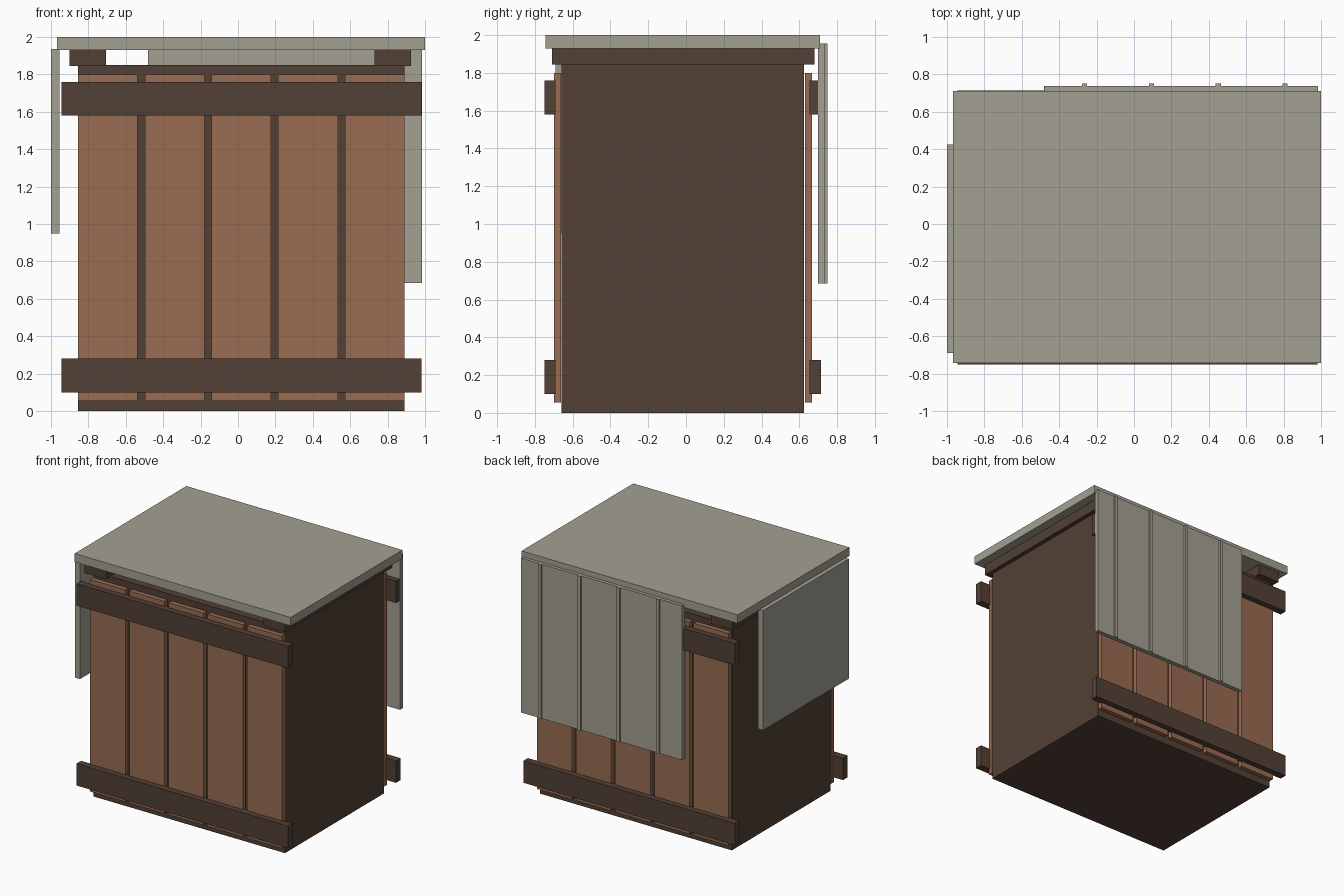
import bpy

if "Cube" in bpy.data.objects:
    bpy.data.objects.remove(bpy.data.objects["Cube"])


def material(name, rgb):
    m = bpy.data.materials.new(name)
    m.diffuse_color = (*rgb, 1)
    m.use_nodes = True
    m.node_tree.nodes["Principled BSDF"].inputs["Base Color"].default_value = m.diffuse_color
    return m


DARK = material("dark_wood", (0.085, 0.052, 0.035))
PLANK = material("plank_wood", (0.32, 0.15, 0.085))
CLOTH = material("grey_sheet", (0.37, 0.35, 0.29))


def box(name, x, y, z, mat):
    """Box from (min, max) ranges on each axis."""
    bpy.ops.mesh.primitive_cube_add(size=1, location=[(a + b) / 2 for a, b in (x, y, z)])
    ob = bpy.context.object
    ob.name = name
    ob.scale = [b - a for a, b in (x, y, z)]
    bpy.ops.object.transform_apply(location=False, rotation=False, scale=True)
    ob.data.materials.append(mat)
    return ob


# Crate body
box("crate_body", (-0.855, 0.89), (-0.66, 0.625), (0, 1.85), DARK)

# Planks and battens on the front and back
sides = {"front": ((-0.70, -0.662), (-0.75, -0.69)),
         "back": ((0.63, 0.667), (0.655, 0.715))}
for side, (plank_y, batten_y) in sides.items():
    for i in range(5):
        x = -0.855 + i * 0.3565
        box(f"{side}_plank_{i + 1}", (x, x + 0.319), plank_y, (0.055, 1.80), PLANK)
    for label, z in (("lower", 0.10), ("upper", 1.58)):
        box(f"{side}_{label}_batten", (-0.945, 0.98), batten_y, (z, z + 0.18), DARK)

# Lid resting on two runners
for label, x in (("left", -0.90), ("right", 0.73)):
    box(f"{label}_lid_runner", (x, x + 0.195), (-0.71, 0.68), (1.845, 1.93), DARK)
box("lid", (-0.967, 1.0), (-0.743, 0.71), (1.93, 2.0), CLOTH)

# Hanging panel on the left side
box("left_panel", (-1.0, -0.955), (-0.69, 0.425), (0.95, 1.935), CLOTH)

# Hanging panel on the back, with raised ribs
box("back_panel", (-0.48, 0.985), (0.70, 0.737), (0.685, 1.955), CLOTH)
for i in range(4):
    x = -0.264 + i * 0.357
    box(f"back_panel_rib_{i + 1}", (x - 0.014, x + 0.014), (0.73, 0.75), (0.685, 1.955), CLOTH)
